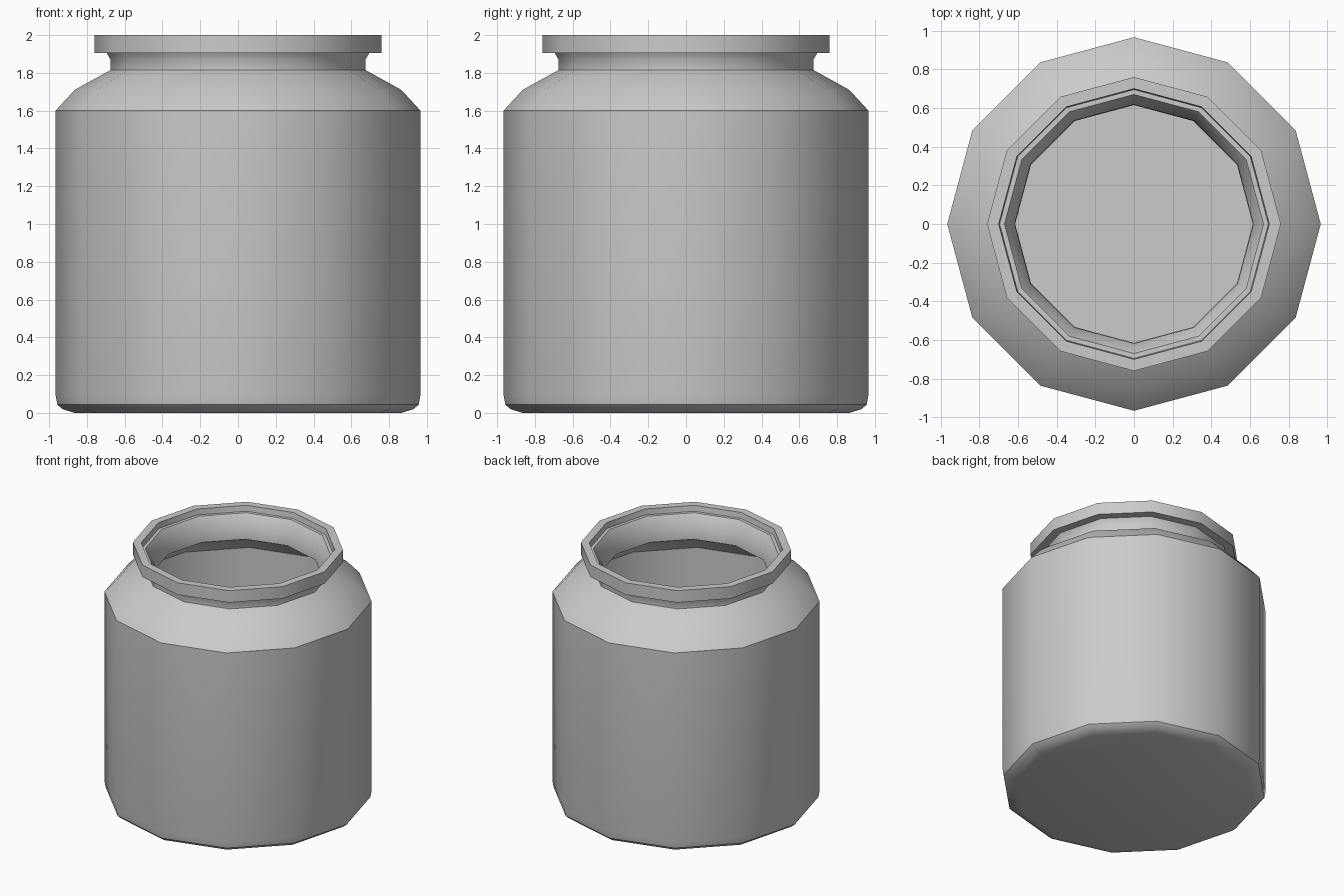
import bpy, bmesh, math
from mathutils import Matrix

if "Cube" in bpy.data.objects:
    bpy.data.objects.remove(bpy.data.objects["Cube"])

SIDES = 12


def lathe(name, profile, sides=SIDES):
    """Revolve an (r, z) profile round the z axis into a low-sided solid."""
    bm = bmesh.new()
    verts = [bm.verts.new((r, 0, z)) for r, z in profile]
    edges = [bm.edges.new(pair) for pair in zip(verts, verts[1:])]
    bmesh.ops.spin(bm, geom=verts + edges, cent=(0, 0, 0), axis=(0, 0, 1),
                   angle=math.tau, steps=sides, use_duplicate=False)
    bmesh.ops.remove_doubles(bm, verts=bm.verts, dist=1e-4)
    bmesh.ops.recalc_face_normals(bm, faces=bm.faces)
    mesh = bpy.data.meshes.new(name)
    bm.to_mesh(mesh)
    bm.free()
    obj = bpy.data.objects.new(name, mesh)
    bpy.context.collection.objects.link(obj)
    bpy.ops.object.select_all(action='DESELECT')
    obj.select_set(True)
    bpy.context.view_layer.objects.active = obj
    bpy.ops.object.shade_smooth_by_angle(angle=math.radians(30.5))
    return obj


# Outside: rounded foot, straight wall, sloping shoulder, neck
outside = [(0, 0), (0.865, 0), (0.93, 0.02), (0.957, 0.045), (0.966, 0.095),
           (0.966, 1.6), (0.865, 1.71), (0.675, 1.815), (0.675, 1.87)]
# Rim: flared lip with a recessed step inside it
rim = [(0.695, 1.905), (0.76, 1.905), (0.76, 2.0), (0.70, 2.0),
       (0.695, 1.955), (0.67, 1.955)]
# Inside: tapering mouth, hollow shoulder, wall and floor
inside = [(0.618, 1.87), (0.615, 1.77), (0.83, 1.655), (0.905, 1.57),
          (0.905, 0.12), (0.86, 0.06), (0, 0.06)]

lathe("jar", outside + rim + inside)
